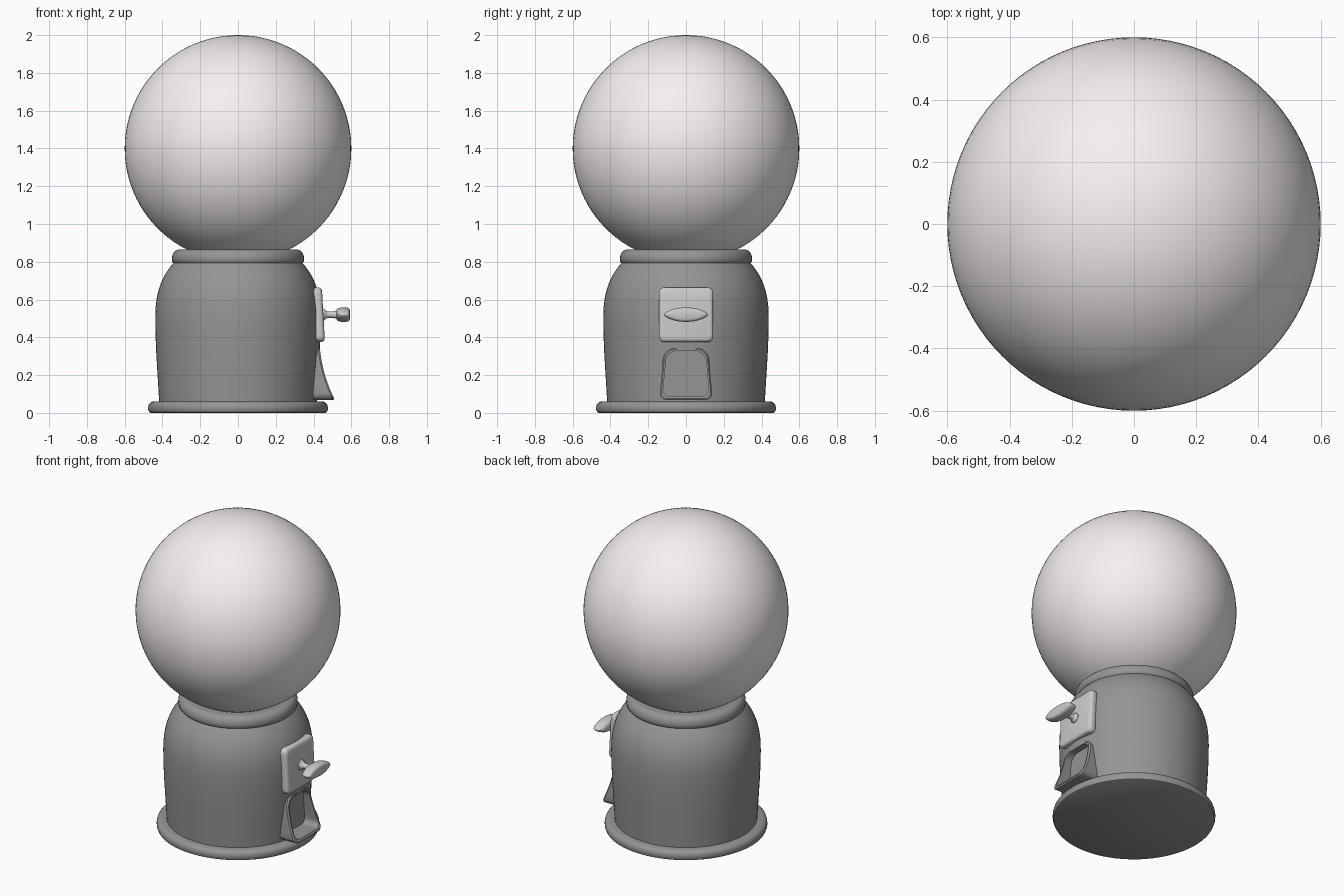
import bpy, bmesh, math

if "Cube" in bpy.data.objects:
    bpy.data.objects.remove(bpy.data.objects["Cube"])

GREY = (0.30, 0.30, 0.30, 1)
SILVER = (0.62, 0.62, 0.62, 1)
GLASS = (0.93, 0.88, 0.87, 1)


def finish(ob, color, angle=35):
    mat = bpy.data.materials.new(ob.name + "_colour")
    mat.diffuse_color = color
    mat.use_nodes = True
    mat.node_tree.nodes["Principled BSDF"].inputs["Base Color"].default_value = mat.diffuse_color
    ob.data.materials.append(mat)
    bpy.ops.object.select_all(action='DESELECT')
    ob.select_set(True)
    bpy.context.view_layer.objects.active = ob
    bpy.ops.object.shade_smooth_by_angle(angle=math.radians(angle))


def loft(name, rings):
    """Skin a list of equal closed rings and cap both ends."""
    bm = bmesh.new()
    loops = [[bm.verts.new(p) for p in r] for r in rings]
    n = len(loops[0])
    for a, b in zip(loops, loops[1:]):
        for i in range(n):
            j = (i + 1) % n
            bm.faces.new((a[i], a[j], b[j], b[i]))
    bm.faces.new(loops[0][::-1])
    bm.faces.new(loops[-1])
    bmesh.ops.recalc_face_normals(bm, faces=bm.faces)
    me = bpy.data.meshes.new(name)
    bm.to_mesh(me)
    bm.free()
    ob = bpy.data.objects.new(name, me)
    bpy.context.collection.objects.link(ob)
    return ob


def circle(n=96):
    return [(math.cos(2 * math.pi * i / n), math.sin(2 * math.pi * i / n)) for i in range(n)]


def lathe(name, profile):
    return loft(name, [[(r * c, r * s, z) for c, s in circle()] for r, z in profile])


def outline(wb, wt, z0, z1, rb, rt, k=7):
    """Rounded trapezoid in (y, z): half widths and corner radii at bottom and top."""
    corners = [(wb - rb, z0 + rb, rb, -90), (wt - rt, z1 - rt, rt, 0),
               (rt - wt, z1 - rt, rt, 90), (rb - wb, z0 + rb, rb, 180)]
    pts = []
    for y, z, r, a0 in corners:
        for i in range(k):
            a = math.radians(a0 + 90 * i / (k - 1))
            pts.append((y + r * math.cos(a), z + r * math.sin(a)))
    # subdivide the long sides so curved fronts follow smoothly
    out = []
    for i, p in enumerate(pts):
        q = pts[(i + 1) % len(pts)]
        m = 6 if i % k == k - 1 else 1
        out += [(p[0] + (q[0] - p[0]) * t / m, p[1] + (q[1] - p[1]) * t / m) for t in range(m)]
    return out


# Glass globe
bpy.ops.mesh.primitive_uv_sphere_add(segments=96, ring_count=48, radius=0.6, location=(0, 0, 1.4))
globe = bpy.context.object
globe.name = "globe"
finish(globe, GLASS)

# Base flange, barrel body and collar
base = lathe("base_flange", [(.462, 0), (.471, .005), (.476, .018), (.476, .032),
                             (.472, .046), (.463, .055), (.45, .06), (.40, .06)])
finish(base, GREY)
body = lathe("body", [(.417, .05), (.421, .12), (.427, .22), (.433, .32), (.437, .42),
                      (.438, .5), (.436, .56), (.430, .61), (.421, .65), (.409, .685),
                      (.393, .72), (.375, .75), (.355, .778), (.335, .80)])
collar = lathe("collar", [(.325, .788), (.340, .791), (.348, .80), (.350, .815), (.348, .832),
                          (.341, .848), (.331, .858), (.318, .864), (.305, .865), (.26, .865)])
finish(collar, GREY)

# Opening for the chute cut into the body
cut_shape = outline(.126, .112, .083, .334, .034, .064)
cutter = loft("chute_cutter", [[(x, y, z) for y, z in cut_shape] for x in (.385, .6)])
cutter.hide_render = True
mod = body.modifiers.new("opening", 'BOOLEAN')
mod.operation = 'DIFFERENCE'
mod.solver = 'EXACT'
mod.object = cutter
bpy.context.view_layer.objects.active = body
bpy.ops.object.modifier_apply(modifier=mod.name)
bpy.data.objects.remove(cutter)
finish(body, GREY)


# Dispenser chute, its front sweeping outward to a lip
def front(z):
    t = max(0, (0.345 - z) / 0.28)
    return 0.436 + 0.03 * t + 0.052 * t ** 2.2


outer = outline(.138, .122, .068, .345, .035, .07)
rim = outline(.131, .115, .076, .340, .034, .067)
inner = outline(.121, .107, .088, .329, .032, .062)
chute = loft("chute", [
    [(.388, y, z) for y, z in outer],
    [(front(z) - .012, y, z) for y, z in outer],
    [(front(z) - .003, y, z) for y, z in rim],
    [(front(z) - .004, y, z) for y, z in inner],
    [(.392, y, z) for y, z in inner]])
finish(chute, GREY)

# Coin plate, slightly tilted with the body
rings = []
for x, inset in ((.405, .004), (.412, 0), (.436, 0), (.444, .003), (.449, .009), (.452, .018)):
    w = .144 - inset
    rings.append([(x - .055 * (z - .52), y, z)
                  for y, z in outline(w, w, .376 + inset, .664 - inset, .028, .028)])
finish(loft("coin_plate", rings), SILVER)

# Knob stem, flared at both ends
stem = [(.44, .034), (.458, .030), (.466, .021), (.478, .017), (.505, .017), (.518, .021), (.53, .026)]
finish(loft("knob_stem", [[(x, r * c, .52 + r * s) for c, s in circle(32)] for x, r in stem]), SILVER)

# Lens shaped turning wing
wing = [(.520, .55, .6), (.526, .80, .8), (.536, .95, .95), (.550, 1, 1), (.572, 1, 1),
        (.583, .95, .94), (.589, .86, .82), (.592, .70, .62)]
finish(loft("knob_wing", [[(x, .116 * a * c, .52 + .038 * b * math.copysign(abs(s) ** 1.25, s))
                           for c, s in circle(64)] for x, a, b in wing]), SILVER)
